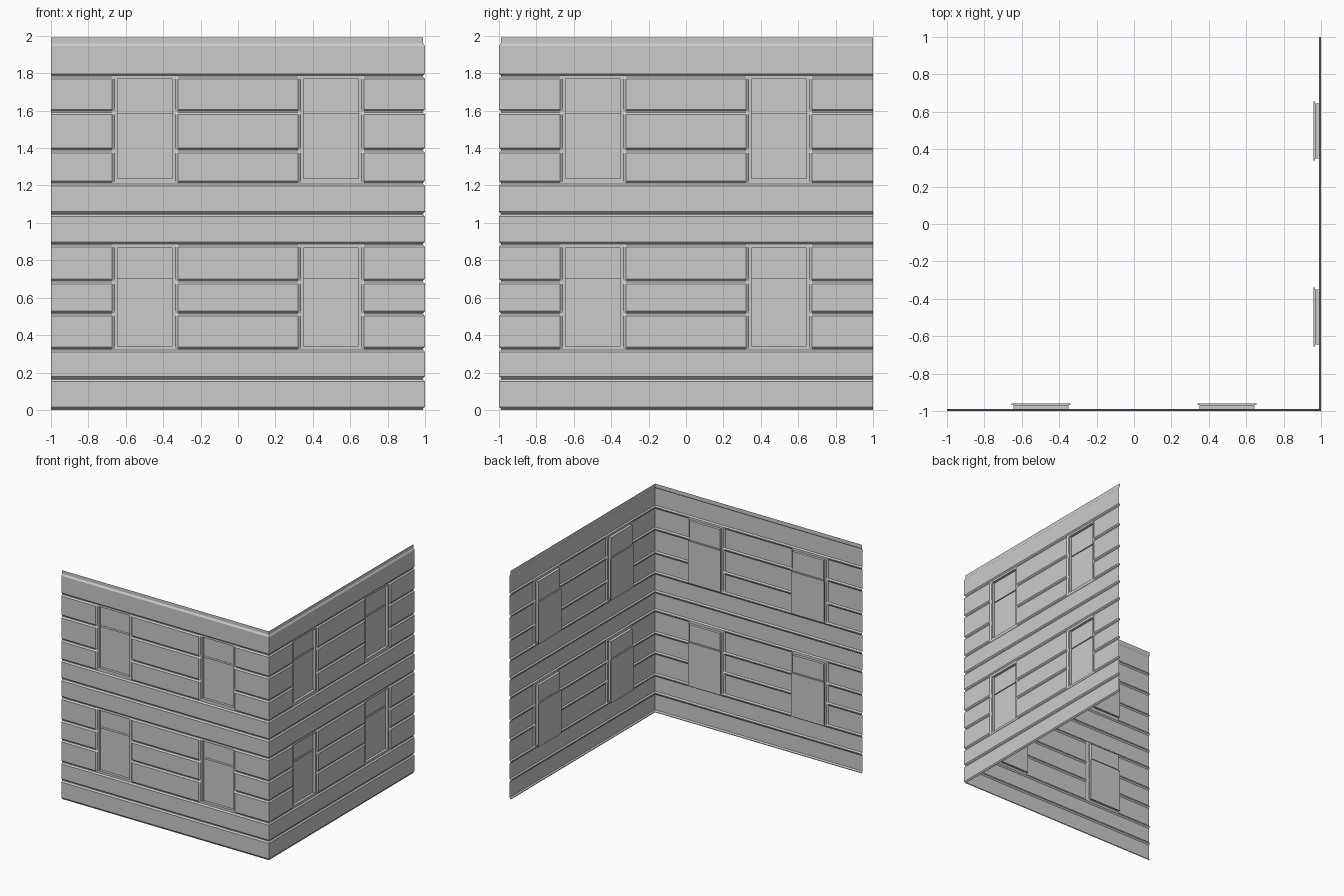
import bpy, bmesh

if "Cube" in bpy.data.objects:
    bpy.data.objects.remove(bpy.data.objects["Cube"])

D = 0.01                       # groove depth
GROOVES = [.171, .329, .521, .693, .89, 1.053, 1.217, 1.393, 1.599, 1.789]
WIN_X = [-.497, .497]          # window centres
HOLE = .148                    # half width of opening
# each storey: zone bottom, zone top, hole bottom, hole top, rail height
STOREYS = [(.329, .89, .341, .866, .711), (1.217, 1.789, 1.236, 1.769, 1.593)]


def place(p, side):
    """Local (along, depth, z) to the front wall or the mirrored right wall."""
    a, d, z = p
    return (a, -1 + d, z) if side == 0 else (1 - d, -a, z)


def make(name, verts, faces, side):
    me = bpy.data.meshes.new(name)
    if side:
        faces = [f[::-1] for f in faces]
    me.from_pydata([place(v, side) for v in verts], [], faces)
    me.update()
    ob = bpy.data.objects.new(name, me)
    bpy.context.collection.objects.link(ob)
    return ob


def wall(side):
    # vertical profile of the courses: (height, depth)
    prof = [(0, D), (.006, D), (.016, 0)]
    for g in GROOVES:
        prof += [(g - .02, 0), (g - .008, D), (g - .002, D), (g + .008, 0)]
    prof += [(1.945, 0), (1.96, D), (1.99, D)]
    for s in STOREYS:
        prof += [(s[2], 0), (s[3], 0)] if s[3] not in [round(p[0], 4) for p in prof] else [(s[2], 0)]
    prof = sorted(prof)
    zs = []
    for p in prof:
        if not zs or p[0] - zs[-1][0] > 1e-4:
            zs.append(p)
    xs = [-1, 1]
    for c in WIN_X:
        xs += [c + s * o for s in (-1, 1) for o in (HOLE, .163, .176)]
    xs.sort()

    def in_window(x, z, half):
        return any(abs(x - c) < half for c in WIN_X) and any(s[0] - .01 < z < s[1] for s in STOREYS)

    verts = []
    for z, d in zs:
        for x in xs:
            dep = D if in_window(x, z, .17) else d
            verts.append((1 - dep if x == 1 else x, dep, z))   # mitred corner
    n, faces = len(xs), []
    for j in range(len(zs) - 1):
        for i in range(n - 1):
            x, z = (xs[i] + xs[i + 1]) / 2, (zs[j][0] + zs[j + 1][0]) / 2
            if any(abs(x - c) < HOLE for c in WIN_X) and any(s[2] < z < s[3] for s in STOREYS):
                continue
            k = j * n + i
            faces.append((k, k + 1, k + n + 1, k + n))
    make(("front", "right")[side] + "_wall", verts, faces, side)


def tray(name, c, h, z0, z1, d0, d1, side, back=True):
    """Open-fronted recess running from depth d0 to d1."""
    v = [(c + sx * h, d, z) for d in (d0, d1) for sx, z in ((-1, z0), (1, z0), (1, z1), (-1, z1))]
    f = [(i, (i + 1) % 4, (i + 1) % 4 + 4, i + 4) for i in range(4)]
    if back:
        f.append((4, 5, 6, 7))
    return make(name, v, f, side)


for side in (0, 1):
    wall(side)
    for c in WIN_X:
        for _, _, z0, z1, r in STOREYS:
            tray("window_reveal", c, HOLE, z0, z1, D, .033, side, back=False)
            # fixed upper pane
            make("upper_pane", [(c - HOLE, .033, r), (c + HOLE, .033, r), (c + HOLE, .033, z1), (c - HOLE, .033, z1)],
                 [(0, 1, 2, 3)], side)
            # deeper and slightly wider lower sash
            tray("lower_sash", c, .158, z0 - .008, r, .033, .04, side)
            # meeting rail
            tray("meeting_rail", c, HOLE, r - .008, r + .008, .04, .03, side)
